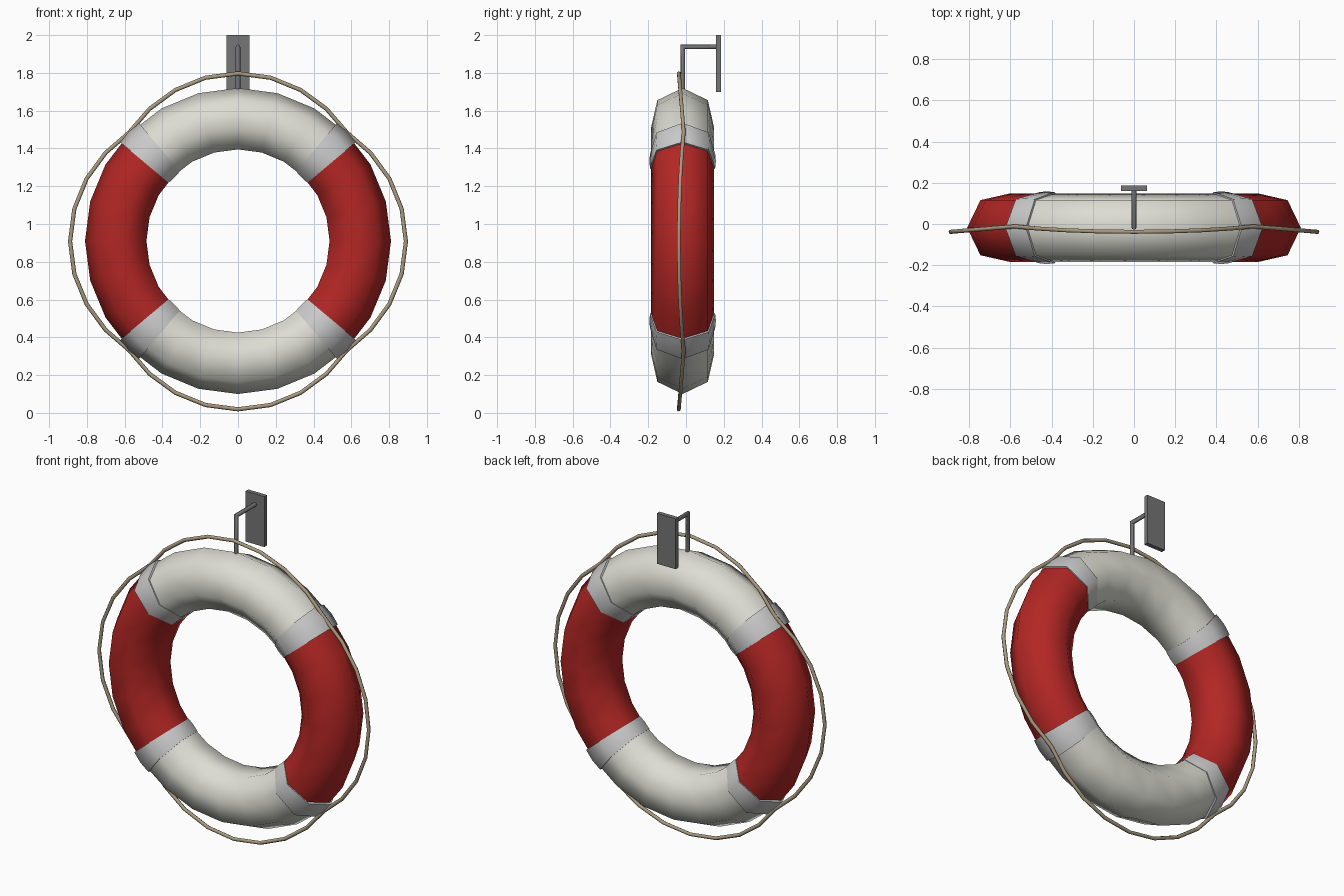
import bpy, bmesh
from math import sin, cos, pi, radians
from mathutils import Vector

if "Cube" in bpy.data.objects:
    bpy.data.objects.remove(bpy.data.objects["Cube"])

CZ, CY = 0.91, -0.018      # ring centre
R, r, SIDES = 0.639, 0.171, 7


def material(name, rgb):
    m = bpy.data.materials.new(name)
    m.diffuse_color = (*rgb, 1)
    m.use_nodes = True
    m.node_tree.nodes["Principled BSDF"].inputs["Base Color"].default_value = m.diffuse_color
    return m


red = material("red", (0.45, 0.02, 0.018))
white = material("white", (0.72, 0.72, 0.65))
grey = material("light_grey", (0.55, 0.55, 0.56))
tan = material("rope_tan", (0.40, 0.33, 0.22))
steel = material("steel", (0.18, 0.18, 0.18))


def make(name, bm, mat):
    bmesh.ops.recalc_face_normals(bm, faces=bm.faces)
    me = bpy.data.meshes.new(name)
    bm.to_mesh(me)
    bm.free()
    me.materials.append(mat)
    ob = bpy.data.objects.new(name, me)
    bpy.context.collection.objects.link(ob)
    return ob


def loft(name, rings, mat, smooth=True, closed=False, caps=False):
    """Skin a list of vertex rings."""
    bm = bmesh.new()
    vs = [[bm.verts.new(p) for p in ring] for ring in rings]
    n = len(vs[0])
    pairs = list(zip(vs, vs[1:])) + ([(vs[-1], vs[0])] if closed else [])
    for a, b in pairs:
        for i in range(n):
            j = (i + 1) % n
            bm.faces.new((a[i], a[j], b[j], b[i])).smooth = smooth
    if caps:
        bm.faces.new(vs[0])
        bm.faces.new(vs[-1])
    return make(name, bm, mat)


def section(angle, major, minor, sides, y=CY, cz=CZ):
    """Cross-section of the ring at an angle in the XZ plane."""
    pts = []
    for i in range(sides):
        t = 2 * pi * i / sides
        d = major + minor * cos(t)
        pts.append(Vector((d * cos(angle), y + minor * sin(t), cz + d * sin(angle))))
    return pts


# Four quarter sections of the buoy, alternating red and white
for q, (name, mat) in enumerate([("right_float", red), ("top_float", white),
                                 ("left_float", red), ("bottom_float", white)]):
    start = -45 + 90 * q
    loft(name, [section(radians(start + 15 * k), R, r, SIDES) for k in range(7)], mat)

# Bands covering the joints
for q in range(4):
    mid = 45 + 90 * q
    rings = [section(radians(mid + a), R, w, SIDES)
             for a, w in ((-5, 0.163), (-5, 0.177), (0, 0.181), (5, 0.177), (5, 0.163))]
    band = loft("band_%d" % (q + 1), rings, grey)
    bpy.context.view_layer.objects.active = band
    band.select_set(True)
    bpy.ops.object.shade_smooth_by_angle(angle=radians(60))
    band.select_set(False)

# Grab rope, bowing outward between the bands
rope = []
for k in range(32):
    a = 2 * pi * k / 32
    bow = abs(cos(2 * a))
    rope.append(section(a, 0.815 + 0.074 * bow, 0.011, 6, -0.012 - 0.026 * bow, 0.908))
loft("grab_rope", rope, tan, closed=True)


# Wall bracket: plate and bent hook rod
bm = bmesh.new()
bmesh.ops.create_cube(bm, size=1)
for v in bm.verts:
    v.co = Vector((v.co.x * 0.124, 0.173 + v.co.y * 0.026, 1.85 + v.co.z * 0.30))
make("wall_plate", bm, steel)

w = 0.012
hook = []
for y, z, dy, dz in ((0.165, 1.938, 0, 1), (-0.016, 1.938, -1, 1), (-0.016, 1.69, -1, 0)):
    hook.append([Vector((w * cos(t), y + dy * w * sin(t), z + dz * w * sin(t)))
                 for t in (2 * pi * i / 8 for i in range(8))])
loft("hook_rod", hook, steel, caps=True)
bpy.context.view_layer.objects.active = bpy.data.objects["hook_rod"]
bpy.data.objects["hook_rod"].select_set(True)
bpy.ops.object.shade_smooth_by_angle(angle=radians(50))
